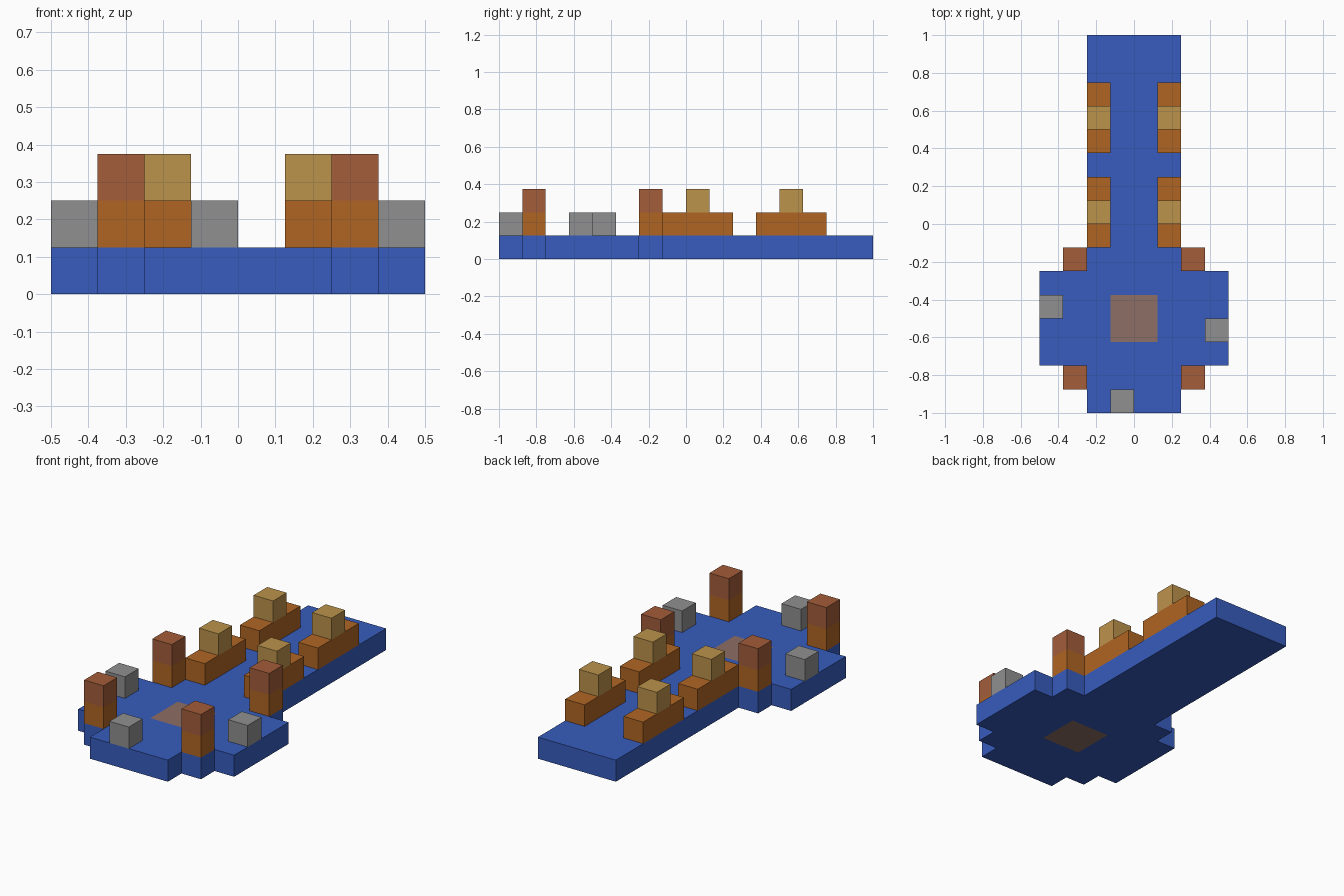
import bpy
import bmesh

U = 0.125  # edge length of one block

if "Cube" in bpy.data.objects:
    bpy.data.objects.remove(bpy.data.objects["Cube"], do_unlink=True)


def linear(c):
    c /= 255
    return c / 12.92 if c <= 0.04045 else ((c + 0.055) / 1.055) ** 2.4


def material(name, r, g, b):
    mat = bpy.data.materials.new(name)
    mat.use_nodes = True
    color = (linear(r), linear(g), linear(b), 1)
    mat.diffuse_color = color
    mat.node_tree.nodes["Principled BSDF"].inputs["Base Color"].default_value = color
    return mat


blue = material("blue", 55, 92, 189)
orange = material("orange", 176, 101, 35)
gold = material("gold", 188, 147, 75)
rust = material("rust", 163, 93, 58)
grey = material("grey", 144, 144, 144)
taupe = material("taupe", 141, 111, 102)


def finish(name, bm, mats):
    bmesh.ops.recalc_face_normals(bm, faces=bm.faces)
    mesh = bpy.data.meshes.new(name)
    bm.to_mesh(mesh)
    bm.free()
    for mat in mats:
        mesh.materials.append(mat)
    obj = bpy.data.objects.new(name, mesh)
    bpy.context.collection.objects.link(obj)


def block(name, x, y, z, mat, length=1):
    """Box one block wide and high; x, y, z is its low corner in blocks."""
    bm = bmesh.new()
    bmesh.ops.create_cube(bm, size=1)
    for v in bm.verts:
        v.co.x = (v.co.x + 0.5 + x) * U
        v.co.y = ((v.co.y + 0.5) * length + y) * U
        v.co.z = (v.co.z + 0.5 + z) * U
    finish(name, bm, [mat])


# Deck: stepped round end with a long straight arm, and a centre patch
def half_width(row):
    if -6 <= row < -2:
        return 4
    return 3 if -7 <= row < -1 else 2


bm = bmesh.new()
for row in range(-8, 8):
    w = half_width(row)
    for col in range(-w, w):
        corners = ((col, row), (col + 1, row), (col + 1, row + 1), (col, row + 1))
        face = bm.faces.new([bm.verts.new((x * U, y * U, 0)) for x, y in corners])
        face.material_index = int(col in (-1, 0) and row in (-5, -4))
bmesh.ops.remove_doubles(bm, verts=bm.verts, dist=U / 100)
top = bmesh.ops.extrude_face_region(bm, geom=bm.faces[:], use_keep_orig=True)
bmesh.ops.translate(bm, vec=(0, 0, U),
                    verts=[g for g in top["geom"] if isinstance(g, bmesh.types.BMVert)])
finish("deck", bm, [blue, taupe])

# Mirrored rails with raised caps, and two-tone corner posts
for side, rail_x, post_x in (("right", -2, -3), ("left", 1, 2)):
    for place, y in (("middle", -1), ("back", 3)):
        block(f"{place}_rail_{side}", rail_x, y, 1, orange, length=3)
        block(f"{place}_rail_cap_{side}", rail_x, y + 1, 2, gold)
    for place, y in (("front", -7), ("rear", -2)):
        block(f"{place}_post_base_{side}", post_x, y, 1, orange)
        block(f"{place}_post_top_{side}", post_x, y, 2, rust)

# Single grey blocks around the rim
block("rim_block_right", -4, -4, 1, grey)
block("rim_block_left", 3, -5, 1, grey)
block("rim_block_front", -1, -8, 1, grey)
